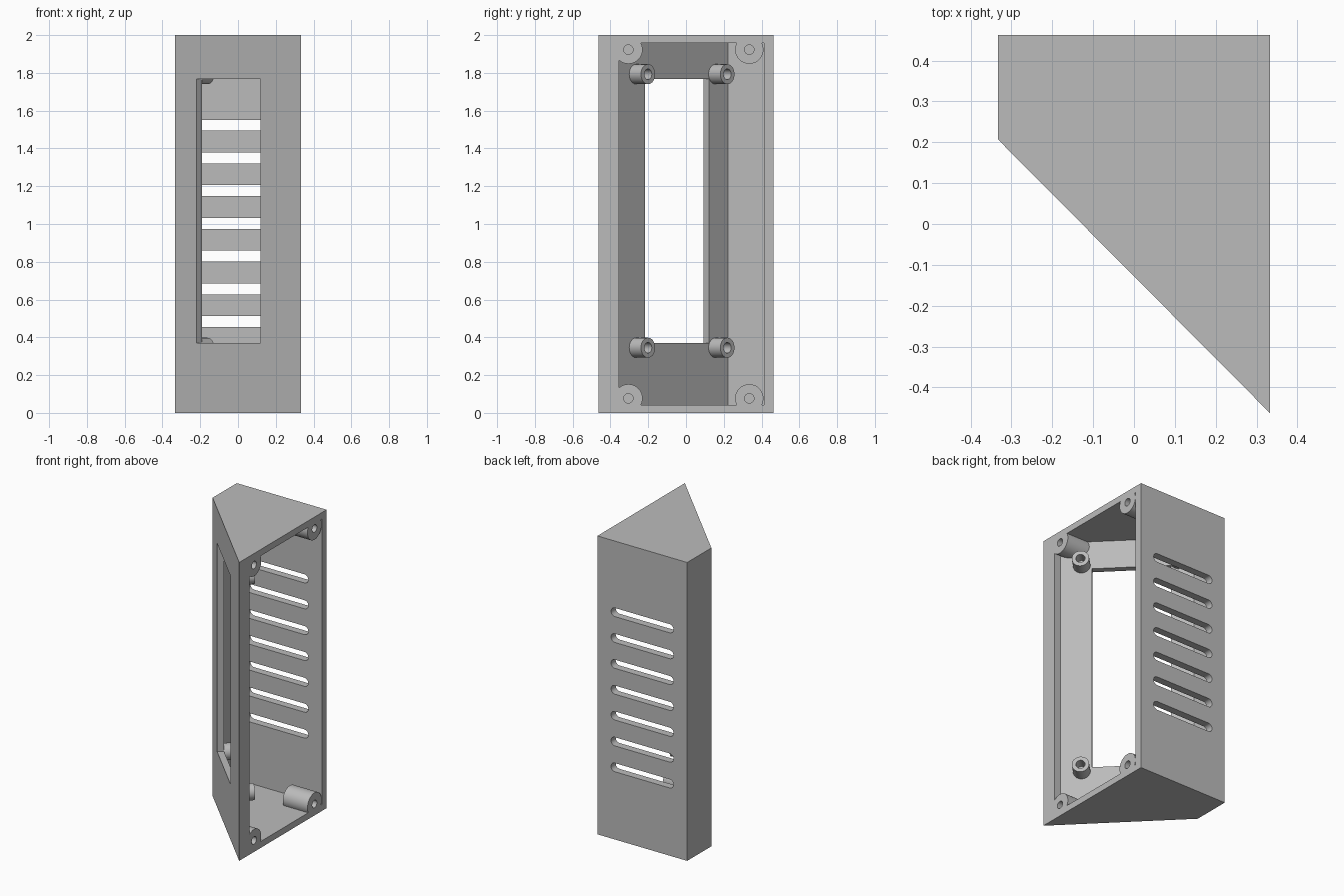
import bpy, bmesh, math
from mathutils import Matrix, Vector

cube = bpy.data.objects.get("Cube")
if cube:
    bpy.data.objects.remove(cube, do_unlink=True)

grey = bpy.data.materials.new("plain grey")
grey.use_nodes = True
grey.diffuse_color = (0.5, 0.5, 0.5, 1)
grey.node_tree.nodes["Principled BSDF"].inputs["Base Color"].default_value = (0.5, 0.5, 0.5, 1)


def prism(name, points, depth, matrix):
    """Extrude a local XY outline along local Z, then place it."""
    bm = bmesh.new()
    face = bm.faces.new([bm.verts.new((x, y, 0)) for x, y in points])
    out = bmesh.ops.extrude_face_region(bm, geom=[face])["geom"]
    tip = [v for v in out if isinstance(v, bmesh.types.BMVert)]
    bmesh.ops.translate(bm, vec=(0, 0, depth), verts=tip)
    bmesh.ops.transform(bm, matrix=matrix, verts=bm.verts)
    bmesh.ops.recalc_face_normals(bm, faces=bm.faces)
    mesh = bpy.data.meshes.new(name)
    bm.to_mesh(mesh)
    bm.free()
    mesh.materials.append(grey)
    obj = bpy.data.objects.new(name, mesh)
    bpy.context.scene.collection.objects.link(obj)
    return obj


def arc(cx, radius, start, end, steps):
    angles = [start + (end - start) * i / steps for i in range(steps + 1)]
    return [(cx + radius * math.cos(a), radius * math.sin(a)) for a in angles]


def rod(name, start, end, radius):
    start, end = Vector(start), Vector(end)
    axis = end - start
    place = Matrix.Translation(start) @ axis.to_track_quat("Z", "Y").to_matrix().to_4x4()
    return prism(name, arc(0, radius, 0, math.tau, 40)[:-1], axis.length, place)


def subtract(target, cutter):
    cutter.hide_render = True
    mod = target.modifiers.new("cut", "BOOLEAN")
    mod.operation = "DIFFERENCE"
    mod.solver = "EXACT"
    mod.object = cutter
    bpy.context.view_layer.objects.active = target
    bpy.ops.object.modifier_apply(modifier=mod.name)
    bpy.data.objects.remove(cutter, do_unlink=True)


def lift(z):
    return Matrix.Translation((0, 0, z))


# Wedge shaped outer body and its open sided cavity
body = prism("enclosure_body",
             [(-0.333, 0.463), (0.333, 0.463), (0.333, -0.463), (-0.333, 0.207)], 2, lift(0))
cavity = prism("cavity", [(-0.29, 0.413), (0.4, 0.413), (0.4, -0.355),
                          (0.287, -0.355), (-0.29, 0.222)], 1.914, lift(0.043))

# Corner screw bosses and slanted board standoffs stay solid inside the cavity
bosses = [(y, z) for y in (-0.305, 0.335) for z in (0.077, 1.923)]
standoffs = [(x, y, z) for x, y in ((0.195, -0.263), (-0.225, 0.157)) for z in (0.345, 1.793)]
inward = Vector((1, 1, 0)).normalized()
for y, z in bosses:
    subtract(cavity, rod("boss", (0.15, y, z), (0.5, y, z), 0.075))
for base in standoffs:
    foot = Vector(base)
    subtract(cavity, rod("standoff", foot - inward * 0.02, foot + inward * 0.088, 0.053))
subtract(body, cavity)

# Blind screw holes
for y, z in bosses:
    subtract(body, rod("boss_hole", (0.24, y, z), (0.4, y, z), 0.025))
for base in standoffs:
    foot = Vector(base)
    subtract(body, rod("standoff_hole", foot + inward * 0.01, foot + inward * 0.12, 0.028))

# Display window through the slanted wall
window = [(-0.27, 0.042), (0.07, -0.298), (0.155, -0.213), (-0.185, 0.127)]
subtract(body, prism("window", window, 1.396, lift(0.371)))

# Rounded ventilation slots through the back wall
half = math.pi / 2
slot = arc(0.203, 0.029, -half, half, 12) + arc(-0.203, 0.029, half, 3 * half, 12)
for i in range(7):
    place = Matrix.Translation((0, 0.38, 0.483 + i * 0.1733)) @ Matrix.Rotation(-half, 4, "X")
    subtract(body, prism("vent_slot", slot, 0.15, place))

# Smooth the round parts, keep edges crisp
bpy.ops.object.select_all(action="DESELECT")
body.select_set(True)
bpy.context.view_layer.objects.active = body
bpy.ops.object.shade_smooth_by_angle(angle=math.radians(30))
